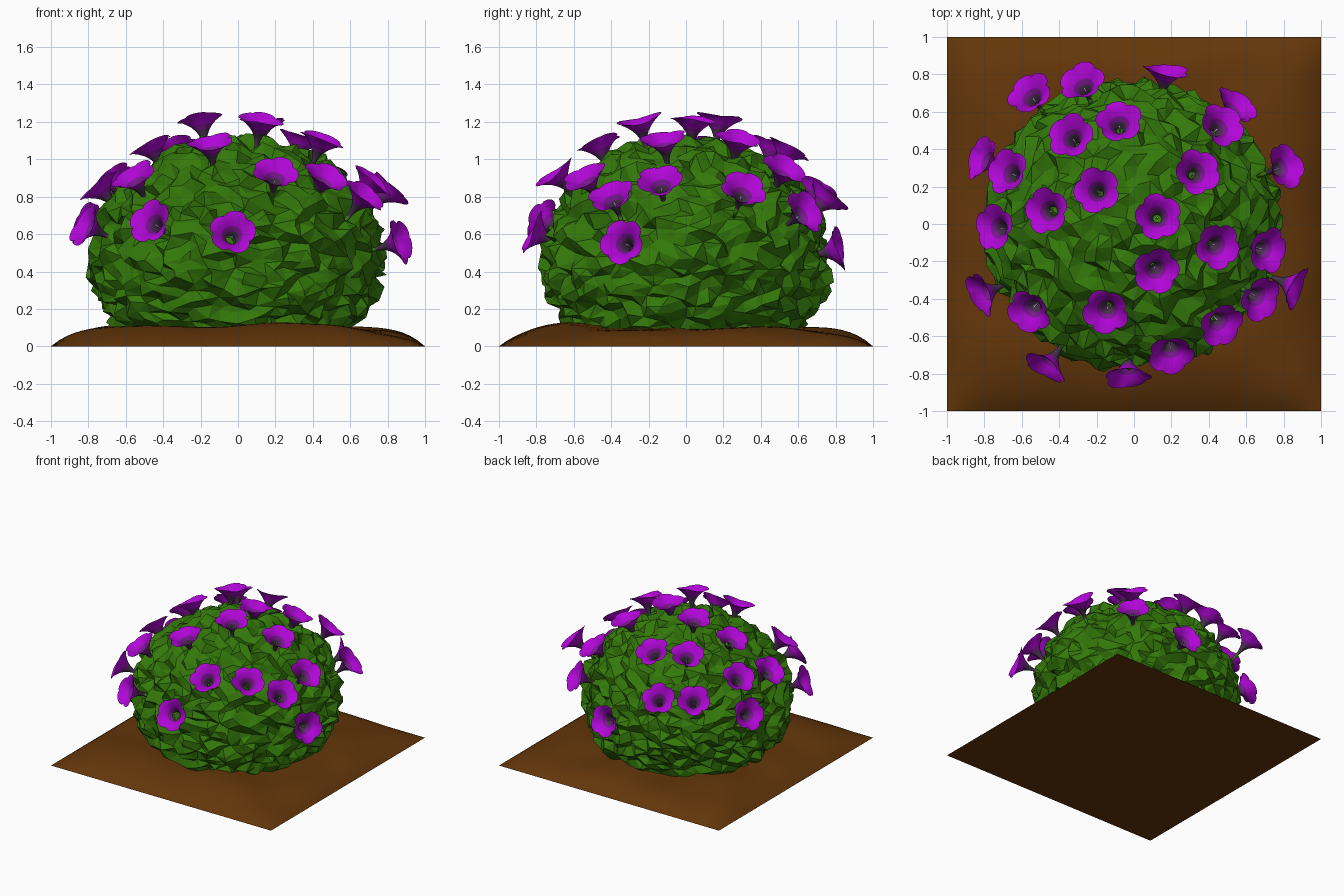
import bpy, bmesh, math, random
from mathutils import Vector, Quaternion, noise

if "Cube" in bpy.data.objects:
    bpy.data.objects.remove(bpy.data.objects["Cube"])

random.seed(4)


def material(name, rgb):
    m = bpy.data.materials.new(name)
    m.diffuse_color = (*rgb, 1)
    m.use_nodes = True
    m.node_tree.nodes["Principled BSDF"].inputs["Base Color"].default_value = m.diffuse_color
    return m


GREEN = material("leaf green", (0.034, 0.19, 0.003))
BROWN = material("soil brown", (0.125, 0.037, 0.003))
PURPLE = material("petal purple", (0.44, 0.002, 0.68))
PLUM = material("inner petal plum", (0.20, 0.008, 0.29))
DARK = material("throat grey", (0.06, 0.03, 0.07))
PALE = material("stamen lilac", (0.6, 0.35, 0.75))


def finish(bm, name, mats, smooth=False):
    me = bpy.data.meshes.new(name)
    bm.to_mesh(me)
    bm.free()
    for m in mats:
        me.materials.append(m)
    for p in me.polygons:
        p.use_smooth = smooth
    ob = bpy.data.objects.new(name, me)
    bpy.context.collection.objects.link(ob)
    return ob


# soil: a gently bumpy square mound with a flat underside
bm = bmesh.new()
bmesh.ops.create_grid(bm, x_segments=48, y_segments=48, size=1)
rim = [e for e in bm.edges if e.is_boundary]
for v in bm.verts:
    x, y = v.co.x, v.co.y
    bump = 0.1 + 0.04 * noise.noise(Vector((x * 2.2, y * 2.2, 3)))
    v.co.z = max(0, bump * (1 - abs(x) ** 8) * (1 - abs(y) ** 8))
bmesh.ops.contextual_create(bm, geom=rim)
bmesh.ops.recalc_face_normals(bm, faces=bm.faces)
soil = finish(bm, "soil", [BROWN])
for p in soil.data.polygons:
    p.use_smooth = len(p.vertices) == 4

# bush: evenly scattered points on a sphere, hulled, then stretched and roughened
CENTRE = Vector((-0.01, 0, 0.45))
bm = bmesh.new()
N = 1700
for i in range(N):
    z = 1 - 2 * (i + 0.5) / N
    a = i * 2.399963 + random.uniform(-0.05, 0.05)
    r = math.sqrt(1 - z * z)
    bm.verts.new(Vector((r * math.cos(a), r * math.sin(a), z + random.uniform(-0.02, 0.02))).normalized())
bmesh.ops.convex_hull(bm, input=bm.verts)
for v in bm.verts:
    d = v.co.copy()
    k = 1 + random.uniform(-0.065, 0.05) + 0.03 * noise.noise(d * 2)
    v.co = CENTRE + Vector((d.x * 0.78, d.y * 0.76, d.z * (0.67 if d.z > 0 else 0.58))) * k
    v.co.z = max(v.co.z, 0.05)
finish(bm, "bush", [GREEN])

# flower profile: (radius, height, lobe depth), from tube base to petal rim
PROFILE = [(0.010, -0.155, 0), (0.014, -0.125, 0), (0.022, -0.095, 0), (0.036, -0.068, 0),
           (0.056, -0.043, 0.01), (0.080, -0.022, 0.03), (0.106, -0.004, 0.07), (0.126, 0.004, 0.17)]
BANDS = [2, 2, 2, 1, 0, 0, 0]
SIDES = 40


def flower(name, pos, facing, spin):
    bm = bmesh.new()
    rings = []
    for r, z, lobe in PROFILE:
        ring = []
        for s in range(SIDES):
            a = math.tau * s / SIDES
            c = abs(math.cos(2.5 * a)) ** 0.6
            rr = r * (1 - lobe * (1 - c))
            ripple = lobe * 0.06 * math.sin(2 * a + spin * 3)
            ring.append(bm.verts.new((rr * math.cos(a), rr * math.sin(a), z + ripple)))
        rings.append(ring)
    for k, band in enumerate(BANDS):
        for s in range(SIDES):
            t = (s + 1) % SIDES
            f = bm.faces.new((rings[k][s], rings[k][t], rings[k + 1][t], rings[k + 1][s]))
            f.material_index = band
    bm.faces.new(rings[0]).material_index = 2

    # stem and stamen
    def cone(r1, r2, z0, z1, mat):
        old = set(bm.faces)
        res = bmesh.ops.create_cone(bm, cap_ends=True, segments=6, radius1=r1, radius2=r2, depth=z1 - z0)
        bmesh.ops.translate(bm, verts=res["verts"], vec=(0, 0, (z0 + z1) / 2))
        for f in set(bm.faces) - old:
            f.material_index = mat
    cone(0.009, 0.013, -0.22, -0.15, 3)
    cone(0.003, 0.005, -0.14, -0.055, 4)
    ob = finish(bm, name, [PURPLE, PLUM, DARK, GREEN, PALE], True)
    ob.rotation_mode = 'QUATERNION'
    ob.rotation_quaternion = facing.to_track_quat('Z', 'Y') @ Quaternion((0, 0, 1), spin)
    ob.location = pos


# flower positions over the bush
SPOTS = [(-.56, .70, .84), (-.28, .76, .80), (.17, .82, .52), (.55, .64, .72), (.47, .53, .95),
         (.81, .31, .84), (-.82, .35, .66), (-.68, .28, .90), (-.34, .47, 1.07), (-.08, .55, 1.06),
         (.34, .28, 1.11), (-.20, .18, 1.22), (-.47, .07, 1.08), (.13, .04, 1.21), (-.75, -.02, .86),
         (.45, -.12, 1.11), (.72, -.14, .89), (.12, -.25, 1.21), (.87, -.34, .56), (.68, -.40, .81),
         (.47, -.54, .91), (-.82, -.38, .65), (-.56, -.47, .91), (-.15, -.47, 1.09),
         (.20, -.70, .93), (-.47, -.77, .67), (-.03, -.82, .61)]
for i, p in enumerate(SPOTS):
    p = Vector(p)
    tilt = Vector([random.uniform(-0.1, 0.1) for _ in range(3)])
    lift = Vector((0, 0, 0.6 if p.z > 0.75 else 0.2))
    facing = ((p - CENTRE).normalized() + lift + tilt).normalized()
    flower(f"flower_{i + 1}", p, facing, random.uniform(-1.2, 1.2))
